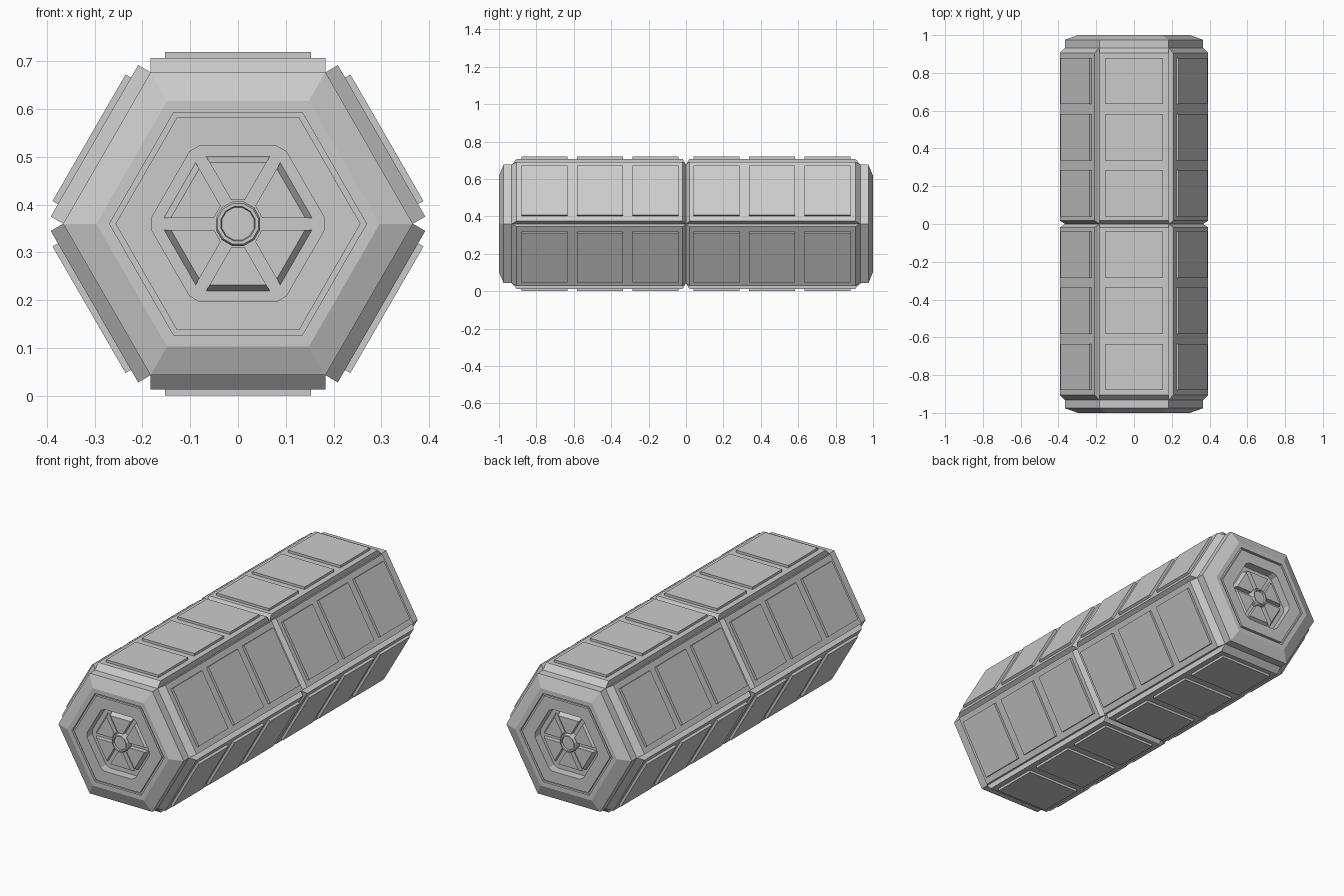
import bpy, bmesh
from math import sin, cos, pi, radians
from mathutils import Matrix, Vector

if "Cube" in bpy.data.objects:
    bpy.data.objects.remove(bpy.data.objects["Cube"])

CZ = 0.36            # height of the long axis
C30 = cos(pi / 6)
AP = 0.317           # apothem of the core hexagon


def make(name, bm):
    bmesh.ops.remove_doubles(bm, verts=bm.verts, dist=1e-5)
    bmesh.ops.recalc_face_normals(bm, faces=bm.faces)
    me = bpy.data.meshes.new(name)
    bm.to_mesh(me)
    bm.free()
    ob = bpy.data.objects.new(name, me)
    bpy.context.collection.objects.link(ob)
    return ob


def hex_ring(ap, cut=0.0):
    """Hexagon in x/z with corners trimmed by 'cut' along each edge (12 points)."""
    R = ap / C30
    cs = [Vector((R * cos(k * pi / 3), R * sin(k * pi / 3))) for k in range(6)]
    pts = []
    for k in range(6):
        for n in (k - 1, (k + 1) % 6):
            pts.append(cs[k] + (cs[n] - cs[k]).normalized() * cut)
    return pts


def round_ring(r, n=12):
    return [Vector((r * cos((k + .5) * 2 * pi / n), r * sin((k + .5) * 2 * pi / n))) for k in range(n)]


def loft(bm, rings):
    """Bridge successive (points, y) rings and close both ends."""
    vr = [[bm.verts.new((p.x, y, CZ + p.y)) for p in pts] for pts, y in rings]
    n = len(vr[0])
    for a, b in zip(vr, vr[1:]):
        for i in range(n):
            j = (i + 1) % n
            # skip the collapsed side of an untrimmed corner
            quad = []
            for v in (a[i], a[j], b[j], b[i]):
                if all((v.co - q.co).length > 1e-6 for q in quad):
                    quad.append(v)
            if len(quad) > 2:
                bm.faces.new(quad)
    bm.faces.new(vr[0])
    bm.faces.new(vr[-1])


# Core: hexagonal body with chamfered ends, thin groove and recessed socket
end = [(hex_ring(AP), 0.975), (hex_ring(0.257), 1.0),
       (hex_ring(0.233), 1.0), (hex_ring(0.233), 0.988),
       (hex_ring(0.222), 0.988), (hex_ring(0.222), 1.0),
       (hex_ring(0.163, 0.014), 1.0), (hex_ring(0.163, 0.014), 0.955)]
bm = bmesh.new()
loft(bm, [(p, -y) for p, y in reversed(end)] + end)
make("core_body", bm)


def block(bm, profile, x0, x1, k):
    """Extrude a (y, height) profile along x and turn it to hex side k."""
    rot = Matrix.Translation((0, 0, CZ)) @ Matrix.Rotation(radians(60 * k), 4, 'Y')
    a, b = ([bm.verts.new(rot @ Vector((x, y, h))) for y, h in profile] for x in (x0, x1))
    n = len(profile)
    for i in range(n):
        j = (i + 1) % n
        bm.faces.new((a[i], a[j], b[j], b[i]))
    bm.faces.new(a)
    bm.faces.new(b)


# Armour slabs and raised panels on all six sides of both halves
slabs, panels = bmesh.new(), bmesh.new()
for k in range(6):
    for s in (-1, 1):
        block(slabs, [(s * 0.0, AP - .002), (s * 0.0, AP), (s * 0.018, 0.347),
                      (s * 0.905, 0.347), (s * 0.932, AP), (s * 0.932, AP - .002)], -0.183, 0.183, k)
        for y in (0.04, 0.337, 0.634):
            block(panels, [(s * y, 0.34), (s * y, 0.36),
                           (s * (y + 0.246), 0.36), (s * (y + 0.246), 0.34)], -0.153, 0.153, k)
make("side_slabs", slabs)
make("raised_panels", panels)

# Socket: six sloped wedges separated by radial channels, with a central hub
for s, side in ((-1, "front"), (1, "back")):
    bm = bmesh.new()
    for k in range(6):
        rot = Matrix.Translation((0, 0, CZ)) @ Matrix.Rotation(radians(60 * k), 4, 'Y')

        def wedge(h_out, y):
            half = lambda h: h * math_tan - 0.0145
            return [bm.verts.new(rot @ Vector((x, s * y, h))) for x, h in
                    ((-half(0.05), 0.05), (half(0.05), 0.05), (half(h_out), h_out), (-half(h_out), h_out))]
        math_tan = 1 / 3 ** 0.5
        lo, hi = wedge(0.143, 0.95), wedge(0.128, 0.98)
        for i in range(4):
            j = (i + 1) % 4
            bm.faces.new((lo[i], lo[j], hi[j], hi[i]))
        bm.faces.new(lo)
        bm.faces.new(hi)
    make(side + "_socket_wedges", bm)

    bm = bmesh.new()
    loft(bm, [(round_ring(0.048), s * 0.95), (round_ring(0.048), s * 0.982),
              (round_ring(0.044), s * 0.99), (round_ring(0.037), s * 0.99),
              (round_ring(0.035), s * 0.98)])
    make(side + "_socket_hub", bm)
